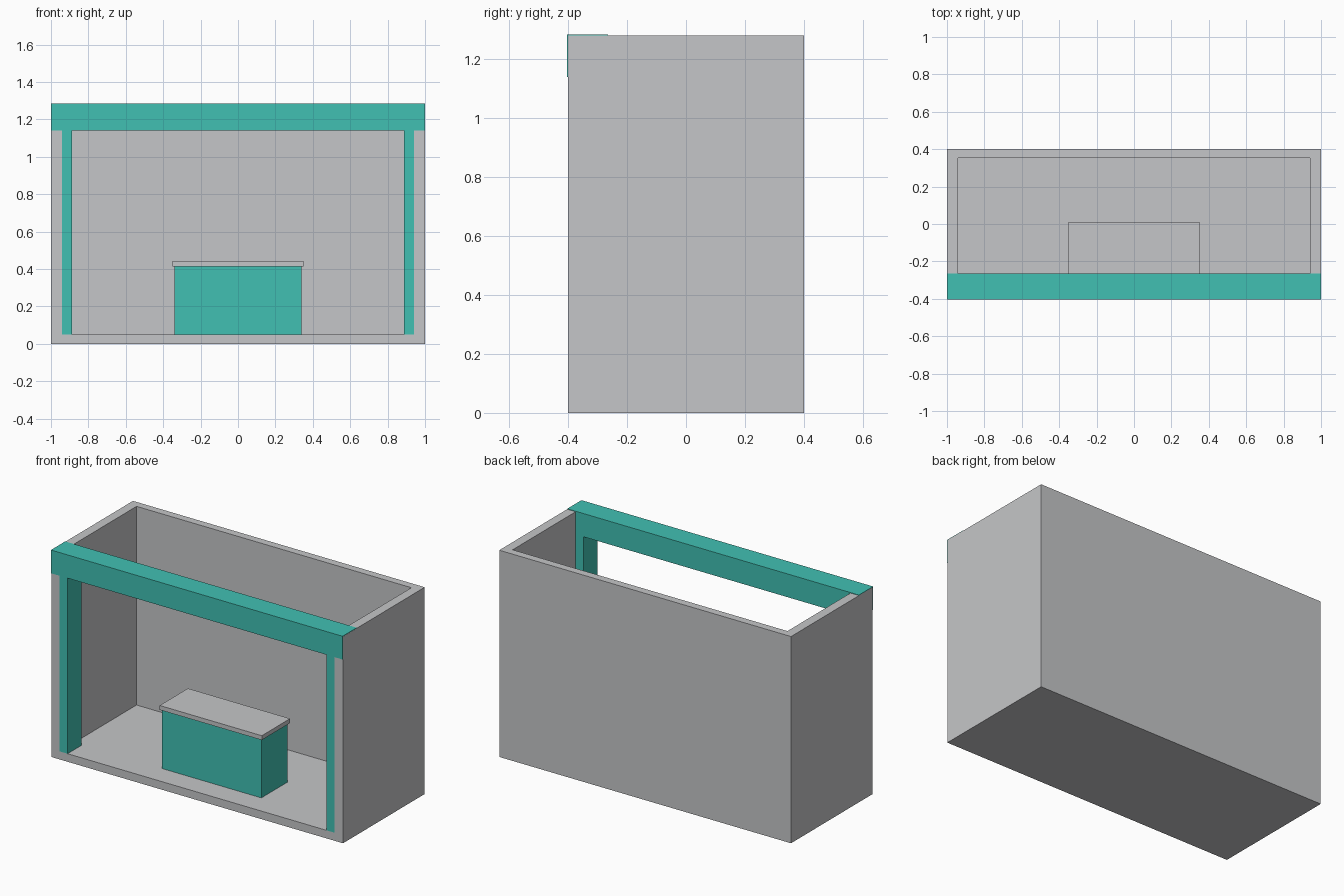
import bpy

cube = bpy.data.objects.get("Cube")
if cube:
    bpy.data.objects.remove(cube, do_unlink=True)


def make_material(name, rgb):
    mat = bpy.data.materials.new(name)
    mat.use_nodes = True
    color = (*rgb, 1.0)
    mat.diffuse_color = color
    mat.node_tree.nodes["Principled BSDF"].inputs["Base Color"].default_value = color
    return mat


grey = make_material("light_grey", (0.56, 0.565, 0.58))
teal = make_material("teal", (0.053, 0.53, 0.45))


def box(name, x, y, z, mat):
    """Axis-aligned box from (min, max) ranges."""
    spans = (x, y, z)
    bpy.ops.mesh.primitive_cube_add(size=1)
    obj = bpy.context.object
    obj.name = name
    obj.location = [(a + b) / 2 for a, b in spans]
    obj.scale = [b - a for a, b in spans]
    bpy.ops.object.transform_apply(location=True, rotation=False, scale=True)
    obj.data.materials.append(mat)
    return obj


def mirrored_range(side, inner, outer):
    return sorted((side * inner, side * outer))


FRONT, BACK = -0.4, 0.4
WALL_TOP, BEAM_TOP, BEAM_BOTTOM = 1.281, 1.284, 1.14
WALL_IN, FLOOR_TOP, FRAME_BACK = 0.942, 0.05, -0.265

# Open-topped, open-fronted shell
box("floor", (-WALL_IN, WALL_IN), (FRONT, BACK), (0, FLOOR_TOP), grey)
box("back_wall", (-WALL_IN, WALL_IN), (0.352, BACK), (FLOOR_TOP, WALL_TOP), grey)
for label, side in (("left", 1), ("right", -1)):
    box(label + "_wall", mirrored_range(side, WALL_IN, 1), (FRONT, BACK), (0, WALL_TOP), grey)
    # Front post standing against the wall
    box(label + "_front_post", mirrored_range(side, 0.888, WALL_IN),
        (FRONT, FRAME_BACK), (FLOOR_TOP, BEAM_BOTTOM), teal)

# Header beam across the front
box("header_beam", (-0.9995, 0.9995), (-0.404, FRAME_BACK), (BEAM_BOTTOM, BEAM_TOP), teal)

# Counter with overhanging top
box("counter_body", (-0.34, 0.34), (-0.257, 0.0), (FLOOR_TOP, 0.415), teal)
box("counter_top", (-0.35, 0.35), (-0.267, 0.01), (0.415, 0.442), grey)
